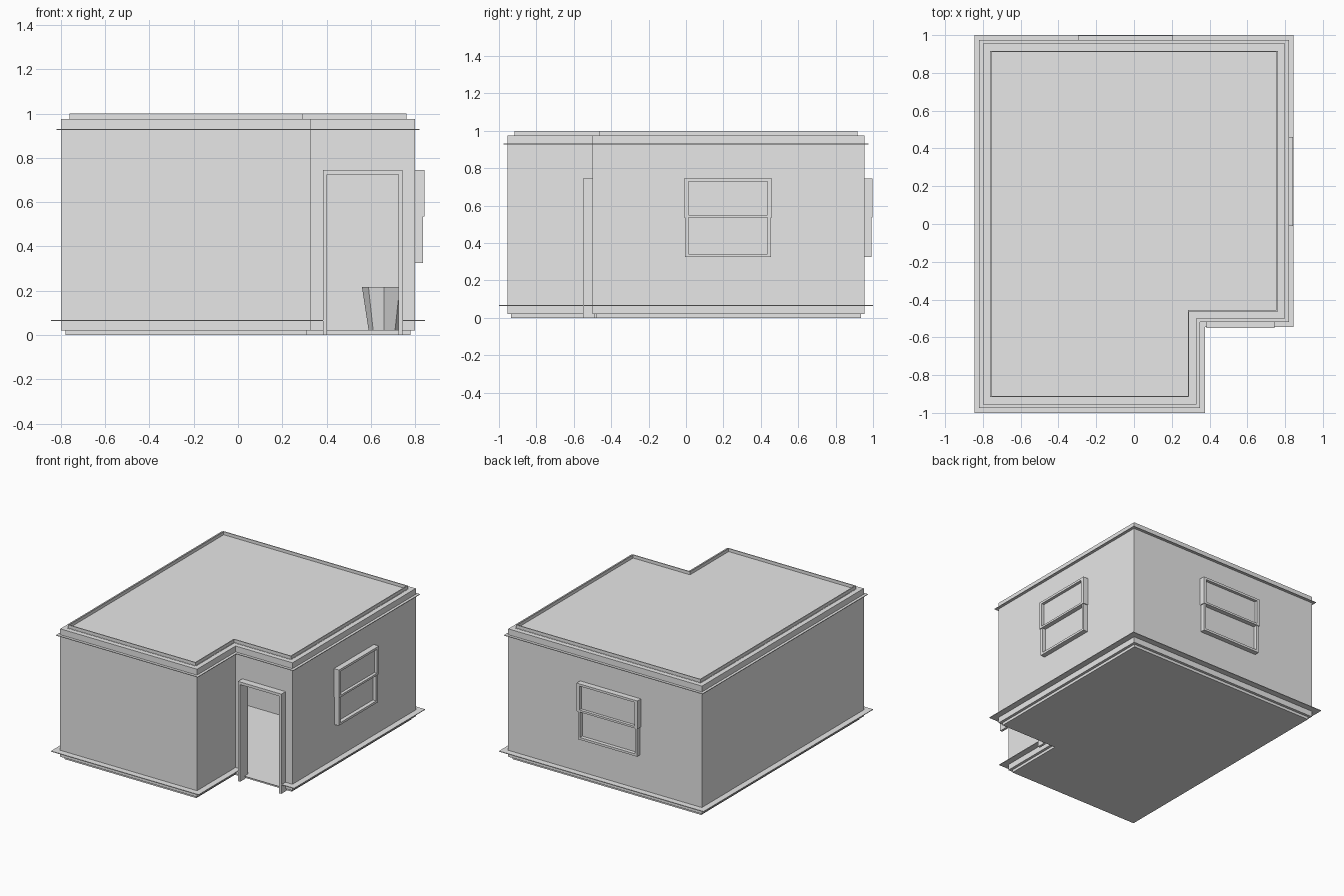
import bpy, bmesh, math

if "Cube" in bpy.data.objects:
    bpy.data.objects.remove(bpy.data.objects["Cube"])

plaster = bpy.data.materials.new("plain grey")
plaster.diffuse_color = (0.8, 0.8, 0.8, 1)
plaster.use_nodes = True
plaster.node_tree.nodes["Principled BSDF"].inputs["Base Color"].default_value = plaster.diffuse_color


def finish(name, bm):
    bmesh.ops.recalc_face_normals(bm, faces=bm.faces)
    me = bpy.data.meshes.new(name)
    bm.to_mesh(me)
    bm.free()
    me.materials.append(plaster)
    ob = bpy.data.objects.new(name, me)
    bpy.context.collection.objects.link(ob)
    return ob


def box_into(bm, x0, x1, y0, y1, z0, z1):
    v = bmesh.ops.create_cube(bm, size=1)["verts"]
    for p in v:
        p.co = ((x0 + x1) / 2 + p.co.x * (x1 - x0),
                (y0 + y1) / 2 + p.co.y * (y1 - y0),
                (z0 + z1) / 2 + p.co.z * (z1 - z0))


def boxes(name, *dims):
    bm = bmesh.new()
    for d in dims:
        box_into(bm, *d)
    return finish(name, bm)


def outline(d):
    """L-shaped plan, grown outward by d."""
    plan = [(-.8, -.955, -1, -1), (.33, -.955, 1, -1), (.33, -.5, 1, -1),
            (.8, -.5, 1, -1), (.8, .955, 1, 1), (-.8, .955, -1, 1)]
    return [(x + sx * d, y + sy * d) for x, y, sx, sy in plan]


def slab(name, d, z0, z1):
    bm = bmesh.new()
    lo = [bm.verts.new((x, y, z0)) for x, y in outline(d)]
    hi = [bm.verts.new((x, y, z1)) for x, y in outline(d)]
    bm.faces.new(lo)
    bm.faces.new(hi)
    for i in range(6):
        j = (i + 1) % 6
        bm.faces.new((lo[i], lo[j], hi[j], hi[i]))
    return finish(name, bm)


def ring(name, d_out, d_in, z0, z1):
    bm = bmesh.new()
    loops = [[bm.verts.new((x, y, z)) for x, y in outline(d)]
             for d, z in ((d_out, z0), (d_out, z1), (d_in, z1), (d_in, z0))]
    for a in range(4):
        p, q = loops[a], loops[(a + 1) % 4]
        for i in range(6):
            j = (i + 1) % 6
            bm.faces.new((p[i], p[j], q[j], q[i]))
    return finish(name, bm)


# Shell of the house
slab("foundation", -.02, 0, .022)
walls = ring("walls", 0, -.04, .02, .975)
slab("roof", -.035, .95, .977)
ring("roof_rim", -.038, -.045, .97, 1.0)
ring("cornice", .02, -.01, .926, .931)
skirting = ring("skirting_ledge", .045, -.01, .063, .068)

# Doorway opening
cutter = boxes("doorway_cutter", (.403, .725, -.6, -.4, .0225, .74))
cutter.hide_render = True
cutter.hide_viewport = False
cutter.display_type = 'WIRE'
for ob in (walls, skirting):
    m = ob.modifiers.new("doorway", 'BOOLEAN')
    m.object = cutter
    m.operation = 'DIFFERENCE'
    m.solver = 'EXACT'

# Door frame: two jambs and a head
boxes("door_frame",
      (.385, .403, -.55, -.49, .0, .74),
      (.725, .743, -.55, -.49, .0, .74),
      (.385, .743, -.55, -.49, .725, .745))

# Room behind the door
boxes("inner_wall", (-.77, .77, .44, .46, .02, .955))
bm = bmesh.new()
bmesh.ops.create_cone(bm, cap_ends=True, segments=8, radius1=.07, radius2=.1, depth=.195)
bmesh.ops.translate(bm, verts=bm.verts, vec=(.66, .25, .12))
finish("waste_bin", bm)


def window(name, centre, half, place):
    """Sash window; place maps (along, out, z) ranges to a box."""
    a, b = centre - half, centre + half
    t = .018
    upper = [(a - .006, a + t, -.01, .042, .535, .745),
             (b - t, b + .006, -.01, .042, .535, .745),
             (a - .006, b + .006, -.01, .042, .728, .745),
             (a - .006, b + .006, -.01, .042, .535, .55)]
    lower = [(a, a + t, -.01, .036, .325, .535),
             (b - t, b, -.01, .036, .325, .535),
             (a, b, -.01, .036, .325, .342)]
    panes = [(a + .005, b - .005, -.01, .02, .54, .735),
             (a + .005, b - .005, -.01, .008, .335, .54)]
    boxes(name + "_frame", *[place(*d) for d in upper + lower])
    boxes(name + "_panes", *[place(*d) for d in panes])


# Windows in the right and back walls
window("side_window", .225, .23,
       lambda a, b, o0, o1, z0, z1: (.8 + o0, .8 + o1, a, b, z0, z1))
window("back_window", -.045, .245,
       lambda a, b, o0, o1, z0, z1: (a, b, .955 + o0, .955 + o1, z0, z1))
